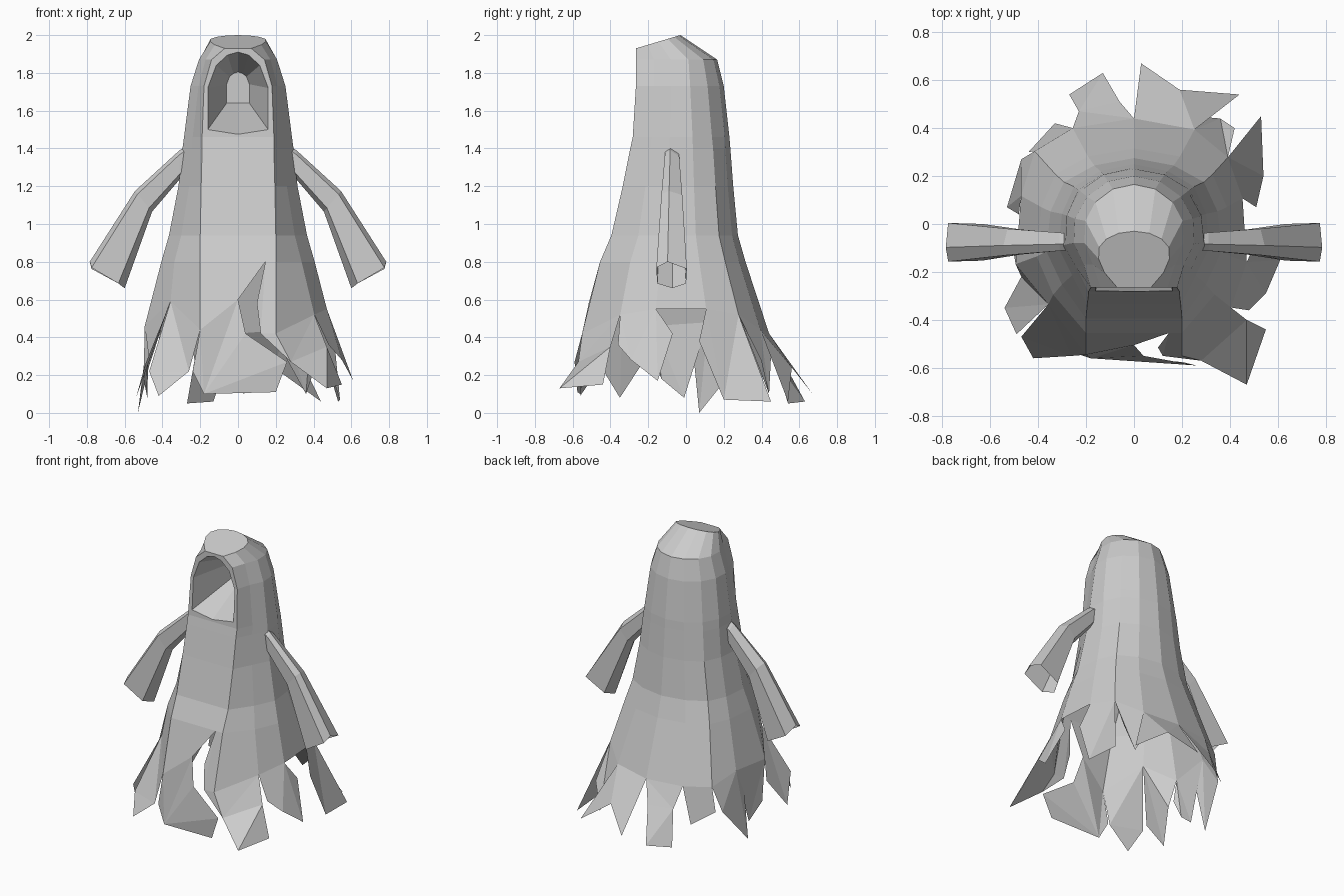
import bpy, bmesh, math
from mathutils import Vector

if "Cube" in bpy.data.objects:
    bpy.data.objects.remove(bpy.data.objects["Cube"])

cloth = bpy.data.materials.new("pale_grey_cloth")
cloth.diffuse_color = (0.6, 0.6, 0.6, 1)
cloth.use_nodes = True
cloth.node_tree.nodes["Principled BSDF"].inputs["Base Color"].default_value = cloth.diffuse_color


def finish(name, bm):
    bmesh.ops.triangulate(bm, faces=[f for f in bm.faces if len(f.verts) > 4])
    me = bpy.data.meshes.new(name)
    bm.to_mesh(me)
    bm.free()
    me.materials.append(cloth)
    ob = bpy.data.objects.new(name, me)
    bpy.context.collection.objects.link(ob)
    return ob


def add_face(bm, pts):
    return bm.faces.new([bm.verts.new(p) for p in pts])


# --- Cross-sections of the robe: flat front panel, rounded sides and back ---
ANGLES = [55, 80, 105, 130, 155, 180]
N = 14


def ring(z, a, yf, yb, panel, yc=-0.04, pleat=0.0, q=1.0):
    """q below 1 makes the section squarer."""
    half = [(0, yf), (panel, yf)]
    for i, deg in enumerate(ANGLES):
        t = math.radians(deg)
        s = 1 + pleat * (1 if i % 2 else -1) * (deg < 180)
        depth = (yc - yf) if deg < 90 else (yb - yc)
        cy = math.copysign(abs(math.cos(t)) ** q, math.cos(t))
        half.append((a * s * abs(math.sin(t)) ** q, yc - depth * s * cy))
    full = half + [(-x, y) for x, y in half[-2:0:-1]]
    return [Vector((x, y, z)) for x, y in full]


# z, half width, front y, back y, panel half width, pleat depth, squareness
robe_rows = [(0.42, 0.505, -0.55, 0.44, 0.20, 0.01, 0.78),
             (0.80, 0.405, -0.455, 0.315, 0.20, 0.015, 0.85),
             (0.94, 0.365, -0.395, 0.275, 0.20, 0.015, 0.9),
             (1.20, 0.315, -0.335, 0.25, 0.195, 0.015, 0.92),
             (1.40, 0.295, -0.295, 0.235, 0.19, 0.01, 0.94),
             (1.46, 0.29, -0.282, 0.23, 0.19, 0.0, 0.95)]
rings = [ring(z, a, yf, yb, p, pleat=pl, q=q) for z, a, yf, yb, p, pl, q in robe_rows]
hem, knee = rings[0], rings[1]

# uneven hem: tears run up to different heights
TEARS = [0.60, 0.42, 0.52, 0.55, 0.55, 0.52, 0.44, 0.42,
         0.42, 0.42, 0.48, 0.46, 0.59, 0.44]
for k, z in enumerate(TEARS):
    hem[k] = hem[k].lerp(knee[k], (z - 0.42) / 0.38)
hem[12].x += 0.03

# --- Robe body ---
bm = bmesh.new()
grid = [[bm.verts.new(p) for p in r] for r in rings]
for r in range(len(grid) - 1):
    for k in range(N):
        n = (k + 1) % N
        if r == 0 and k == 0:
            continue                      # front slit goes here
        bm.faces.new((grid[r][k], grid[r][n], grid[r + 1][n], grid[r + 1][k]))
slit_top, slit_mid = Vector((0.145, -0.455, 0.80)), Vector((0.10, -0.515, 0.58))
slit_low = Vector((0.12, -0.55, 0.42))
add_face(bm, [hem[0], slit_top, knee[0]])
add_face(bm, [slit_low, hem[1], knee[1], slit_top, slit_mid])
finish("robe_body", bm)

# --- Hood shell, open at the front ---
hood = [rings[-1],
        ring(1.73, 0.255, -0.265, 0.20, 0.18),
        ring(1.87, 0.21, -0.265, 0.165, 0.14)]
crown = ring(1.93, 0.15, -0.265, -0.03, 0.07, yc=-0.12)
for p in crown:
    p.z = 1.93 + (p.y + 0.265) / 0.235 * 0.07
hood.append(crown)
bm = bmesh.new()
grid = [[bm.verts.new(p) for p in r] for r in hood]
for lo, hi in zip(grid, grid[1:]):
    for k in range(1, N - 1):
        bm.faces.new((lo[k], lo[k + 1], hi[k + 1], hi[k]))
bm.faces.new(grid[-1])
bmesh.ops.delete(bm, geom=[v for v in bm.verts if not v.link_faces], context='VERTS')
finish("hood", bm)

# --- Hood rim and the hollow behind it ---
outer = [(0, 1.46), (0.19, 1.46), (0.18, 1.73), (0.14, 1.87), (0.07, 1.93), (0, 1.93)]
inner = [(0, 1.475), (0.16, 1.50), (0.16, 1.72), (0.115, 1.84), (0.055, 1.895), (0, 1.91)]
deep = [(0, 1.64), (0.06, 1.64), (0.06, 1.74), (0.045, 1.78), (0.025, 1.797), (0, 1.805)]


def front_y(z):
    return -0.265 - max(0, 1.73 - z) * 0.063


def loop(half, y=None):
    full = half + [(-x, z) for x, z in half[-2:0:-1]]
    return [Vector((x, front_y(z) if y is None else y, z)) for x, z in full]


bm = bmesh.new()
loops = [[bm.verts.new(p) for p in l]
         for l in (loop(outer), loop(inner), loop(deep, 0.04))]
for a, b in zip(loops, loops[1:]):
    for k in range(len(a)):
        n = (k + 1) % len(a)
        bm.faces.new((a[k], a[n], b[n], b[k]))
bm.faces.new(loops[-1])
finish("hood_opening", bm)

# --- Ragged hem flaps: start point on hem, torn tips left to right ---
flaps = {
    13: [(-0.24, -0.54, 0.22), (-0.18, -0.56, 0.10), (0.20, -0.575, 0.11),
         (0.26, -0.59, 0.27), (0.04, -0.55, 0.42)],
    1: [(0.28, -0.57, 0.27), (0.47, -0.67, 0.13), (0.55, -0.44, 0.15), (0.47, -0.40, 0.35)],
    2: [(0.48, -0.36, 0.36), (0.55, -0.29, 0.28), (0.61, -0.15, 0.17), (0.51, -0.07, 0.42)],
    4: [(0.51, 0.07, 0.38), (0.54, 0.20, 0.07), (0.53, 0.45, 0.06)],
    5: [(0.42, 0.40, 0.28), (0.36, 0.44, 0.10), (0.25, 0.45, 0.30)],
    6: [(0.44, 0.54, 0.06), (0.19, 0.56, 0.24), (0.03, 0.67, 0.10)],
    7: [(-0.06, 0.51, 0.28), (-0.13, 0.63, 0.06), (-0.27, 0.54, 0.05), (-0.23, 0.47, 0.28)],
    8: [(-0.33, 0.42, 0.18), (-0.44, 0.30, 0.25)],
    9: [(-0.47, 0.27, 0.25), (-0.53, 0.07, 0.0), (-0.48, 0.04, 0.30)],
    10: [(-0.48, -0.01, 0.08), (-0.50, -0.13, 0.18), (-0.47, -0.17, 0.30)],
    11: [(-0.47, -0.22, 0.28), (-0.54, -0.35, 0.08), (-0.49, -0.46, 0.26)],
    12: [(-0.47, -0.47, 0.22), (-0.42, -0.56, 0.09), (-0.26, -0.55, 0.22)],
}
bm = bmesh.new()
for k, tips in flaps.items():
    if k == 1:                            # right edge of the front slit
        add_face(bm, [slit_low, Vector(tips[0]), hem[1]])
    add_face(bm, [hem[k]] + [Vector(t) for t in tips] + [hem[(k + 1) % N]])
finish("ragged_hem", bm)

# --- Sleeves: six-sided tubes that flare to an open cuff ---
# upper (x, z), lower (x, z), half depth in y
sections = [((0.27, 1.415), (0.27, 1.27), 0.036),
            ((0.31, 1.39), (0.31, 1.235), 0.040),
            ((0.545, 1.175), (0.455, 1.065), 0.058),
            ((0.785, 0.80), (0.60, 0.66), 0.085)]
PROFILE = [(0.9, 0.8), (-0.3, 1), (-1, 0.85), (-0.95, 0.18), (0, 0), (0.85, 0.18)]
for side, label in ((1, "right"), (-1, "left")):
    bm = bmesh.new()
    tube = []
    for i, (up, low, d) in enumerate(sections):
        row = []
        for k, (w, f) in enumerate(PROFILE):
            x = low[0] + (up[0] - low[0]) * f
            z = low[1] + (up[1] - low[1]) * f
            if i == 3 and k in (0, 2):    # uneven cuff edge
                x, z = 0.775, z - 0.01
            row.append(bm.verts.new((side * x, -0.072 + d * w, z)))
        tube.append(row)
    for a, b in zip(tube, tube[1:]):
        for k in range(6):
            n = (k + 1) % 6
            bm.faces.new((a[k], a[n], b[n], b[k]))
    bmesh.ops.recalc_face_normals(bm, faces=bm.faces)
    finish(label + "_sleeve", bm)
